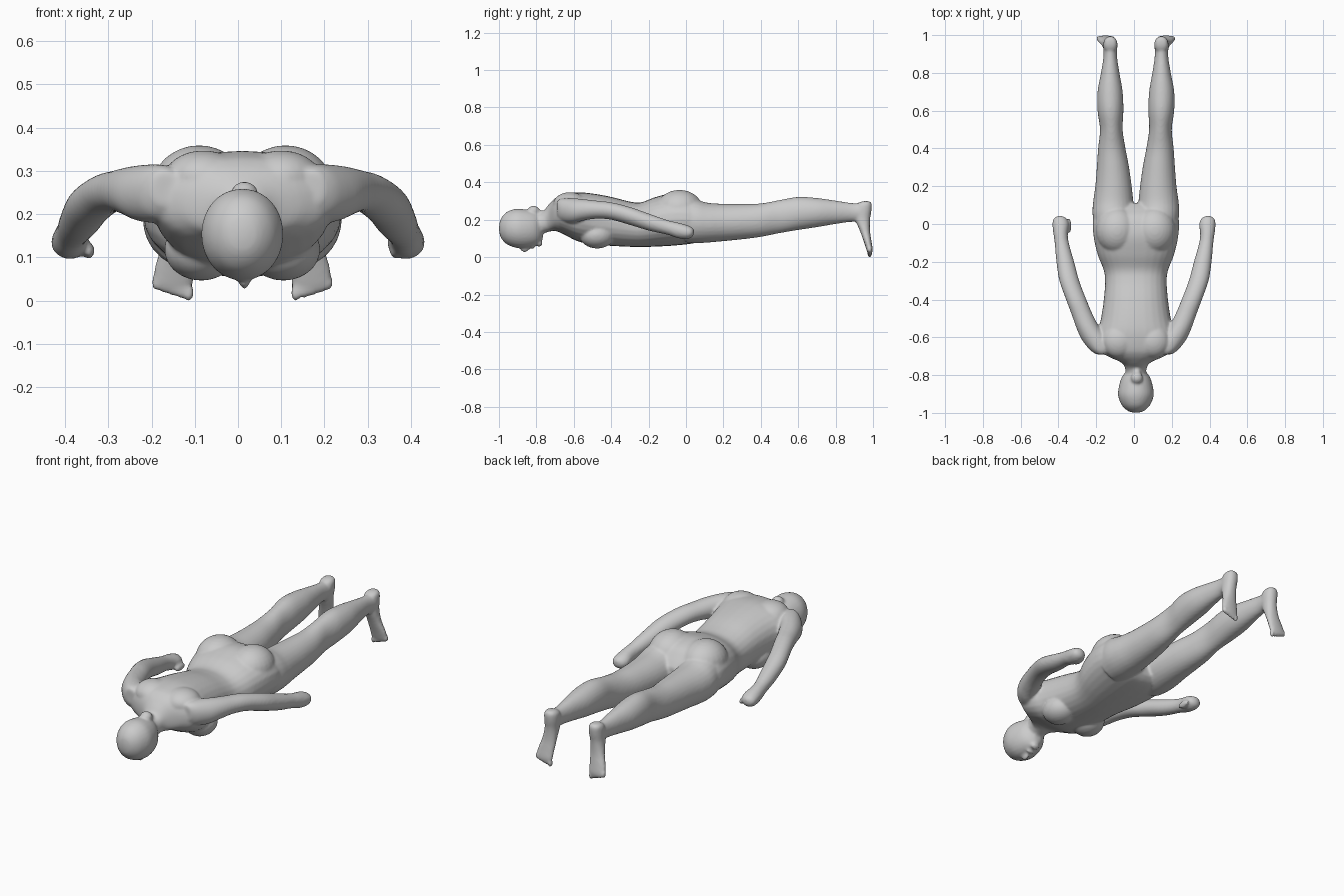
import bpy, bmesh, math
from mathutils import Vector, Matrix

CX = 0.01          # body centre line
SEG = 28
bm = bmesh.new()


def spline(rows, steps=5):
    """Catmull-Rom interpolation of section rows."""
    out = []
    n = len(rows)
    for i in range(n - 1):
        p = [rows[max(i - 1, 0)], rows[i], rows[i + 1], rows[min(i + 2, n - 1)]]
        for s in range(steps):
            t = s / steps
            out.append([0.5 * (2 * b + (c - a) * t + (2 * a - 5 * b + 4 * c - d) * t * t
                               + (3 * b - a - 3 * c + d) * t ** 3) for a, b, c, d in zip(*p)])
    out.append(list(rows[-1]))
    return out


def loft(rows, point, side=1, power=2.0, centre=CX):
    """Skin rings; point(row, u, v) maps a unit ring to 3D, side mirrors it."""
    rings = []
    for r in spline(rows):
        ring = []
        for k in range(SEG):
            a = 2 * math.pi * k / SEG
            u, v = (math.copysign(abs(f) ** (2 / power), f) for f in (math.cos(a), math.sin(a)))
            x, y, z = point(r, u, v)
            ring.append(bm.verts.new((centre + side * x, y, z)))
        rings.append(ring)
    for a, b in zip(rings, rings[1:]):
        for k in range(SEG):
            j = (k + 1) % SEG
            bm.faces.new((a[k], a[j], b[j], b[k]))
    bm.faces.new(rings[0])
    bm.faces.new(rings[-1])


def blob(loc, size, rx=0.0, rz=0.0):
    m = (Matrix.Translation(Vector(loc) + Vector((CX, 0, 0))) @ Matrix.Rotation(rz, 4, 'Z')
         @ Matrix.Rotation(rx, 4, 'X') @ Matrix.Diagonal((*size, 1)))
    bmesh.ops.create_uvsphere(bm, u_segments=24, v_segments=16, radius=1, matrix=m)


# section row along y: (y, inner x, outer x, bottom z, top z)
def along_y(r, u, v):
    y, x0, x1, z0, z1 = r
    return ((x0 + x1) / 2 + u * (x1 - x0) / 2, y, (z0 + z1) / 2 + v * (z1 - z0) / 2)


# section row along z: (z, centre x, half width, front y, back y)
def along_z(r, u, v):
    z, x, w, y0, y1 = r
    return (x + u * w, (y0 + y1) / 2 + v * (y1 - y0) / 2, z)


# torso with neck: (y, half width, bottom, top)
torso = [(-0.82, .050, .12, .235), (-0.77, .056, .125, .24), (-0.735, .075, .135, .28),
         (-0.70, .15, .14, .315), (-0.66, .205, .125, .335), (-0.58, .205, .085, .346),
         (-0.50, .185, .068, .34), (-0.40, .17, .06, .322), (-0.30, .163, .055, .297),
         (-0.24, .172, .054, .293), (-0.16, .203, .056, .322), (-0.06, .225, .062, .343),
         (0.03, .226, .072, .325), (0.08, .19, .085, .28), (0.11, .12, .11, .24)]
loft([(y, -w, w, a, b) for y, w, a, b in torso], along_y, power=2.25)

# head, crown at -y and face down
head = [(-0.999, .012, .14, .17), (-0.99, .042, .105, .205), (-0.96, .074, .07, .24),
        (-0.91, .094, .05, .258), (-0.86, .09, .047, .255), (-0.81, .074, .058, .243),
        (-0.78, .05, .075, .225), (-0.765, .025, .10, .20)]
loft([(y, -w, w, a, b) for y, w, a, b in head], along_y, power=2.05)
blob((0.005, -.86, .047), (.013, .026, .02), .25)       # nose
blob((0.005, -.82, .055), (.024, .010, .012))           # lips
blob((0.005, -.785, .075), (.026, .018, .02))           # chin
blob((0.005, -.815, .247), (.032, .032, .028))          # hair knot
blob((0.005, -.785, .235), (.02, .022, .018))

leg = [(0.0, .03, .222, .078, .315), (0.06, .012, .23, .075, .305), (0.12, .014, .226, .078, .29),
       (0.20, .022, .215, .085, .285), (0.30, .036, .207, .095, .284), (0.40, .055, .20, .108, .287),
       (0.50, .07, .19, .128, .305), (0.60, .066, .203, .145, .322), (0.70, .07, .203, .16, .316),
       (0.80, .087, .185, .177, .302), (0.88, .099, .172, .188, .29), (0.93, .10, .172, .19, .287),
       (0.965, .105, .17, .20, .285)]
foot = [(.299, .135, .018, .945, .98), (.285, .135, .034, .915, .993), (.25, .135, .038, .90, .992),
        (.20, .138, .036, .905, .984), (.14, .145, .039, .93, .984), (.085, .155, .046, .95, .992),
        (.045, .16, .048, .963, .998), (.025, .16, .042, .97, .997)]
# arms are placed about x = 0
arm = [(-0.69, .14, .20, .22, .30), (-0.665, .12, .235, .19, .313), (-0.61, .13, .278, .18, .315),
       (-0.55, .18, .305, .195, .31), (-0.48, .218, .33, .205, .302), (-0.40, .252, .36, .20, .293),
       (-0.30, .29, .395, .172, .268), (-0.20, .317, .411, .142, .233), (-0.10, .345, .42, .12, .198),
       (-0.05, .35, .427, .103, .186), (0.0, .345, .432, .096, .173), (0.03, .358, .425, .105, .16),
       (0.042, .378, .405, .12, .148)]
for s in (-1, 1):
    loft(leg, along_y, s)
    loft(foot, along_z, s, 2.2)
    loft(arm, along_y, s, centre=0.0)
    blob((s * .095, -.475, .118), (.085, .095, .072), rz=s * .2)       # breast
    blob((s * .10, -.035, .255), (.112, .125, .104))                   # buttock
    blob((s * .09, -.62, .285), (.09, .09, .062))                      # shoulder blade
    blob((s * .355, -.01, .115), (.014, .04, .018))                    # thumb
    for i in range(5):                                                 # toes
        blob((s * (.124 + .019 * i), .982, .018 + .006 * i), (.0125 - .0007 * i, .013, .02))

bmesh.ops.recalc_face_normals(bm, faces=bm.faces)
mesh = bpy.data.meshes.new("body")
bm.to_mesh(mesh)
bm.free()
body = bpy.data.objects.new("body", mesh)
bpy.context.collection.objects.link(body)

# fuse the parts into one skin
rem = body.modifiers.new("fuse", 'REMESH')
rem.mode = 'VOXEL'
rem.voxel_size = 0.007
rem.use_smooth_shade = True
smo = body.modifiers.new("soften", 'SMOOTH')
smo.factor = 0.5
smo.iterations = 6
